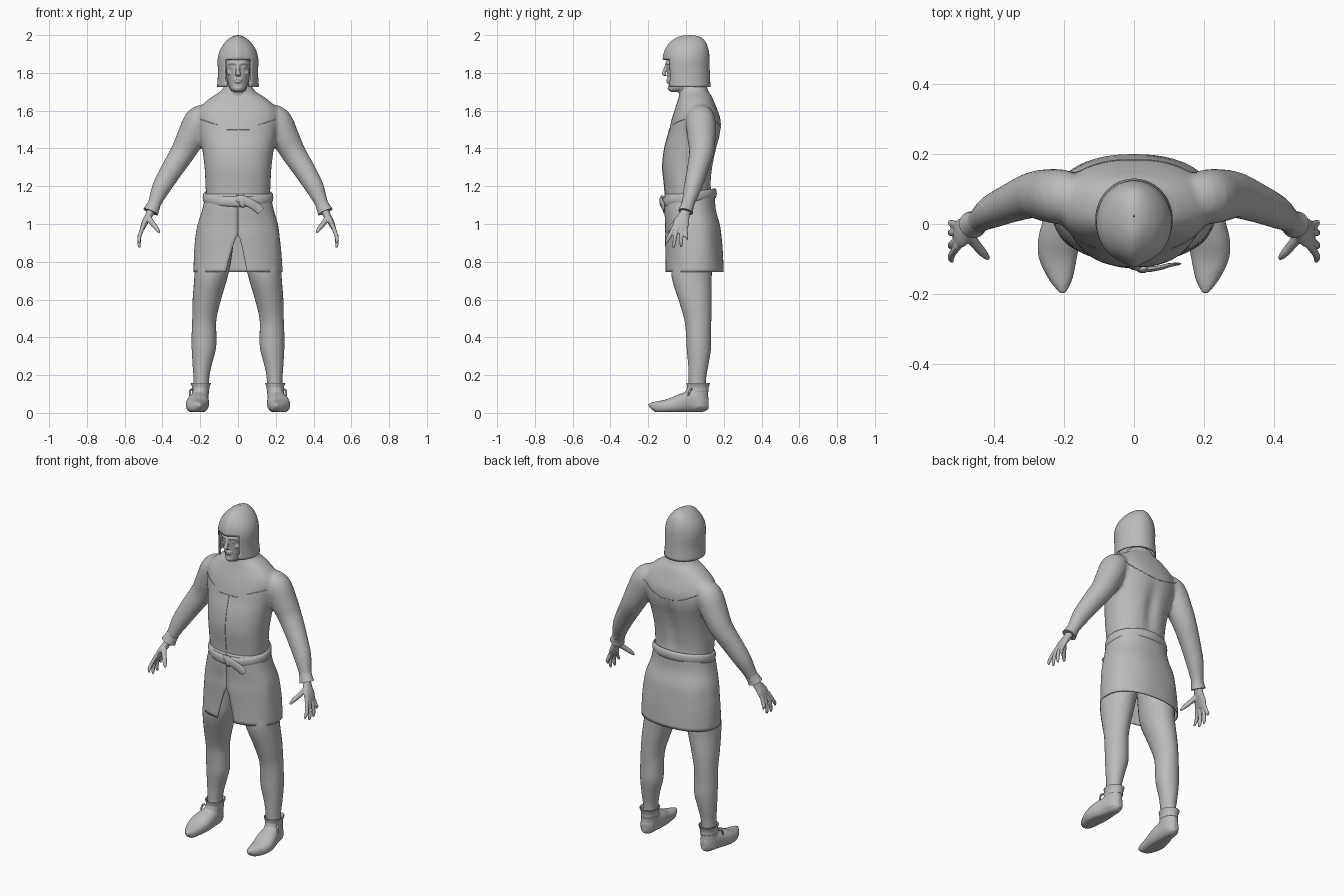
import bpy, bmesh, math
from mathutils import Vector, Matrix
from mathutils.bvhtree import BVHTree

cube = bpy.data.objects.get("Cube")
if cube:
    bpy.data.objects.remove(cube)

grey = bpy.data.materials.new("plain grey")
grey.use_nodes = True
COLOUR = (0.5, 0.5, 0.5, 1)
grey.diffuse_color = COLOUR
grey.node_tree.nodes["Principled BSDF"].inputs["Base Color"].default_value = COLOUR

X, Y, Z = Vector((1, 0, 0)), Vector((0, 1, 0)), Vector((0, 0, 1))


def spline(secs, steps):
    """Catmull-Rom resampling of section tuples."""
    out, n = [], len(secs)
    for i in range(n - 1):
        p = [secs[max(0, min(n - 1, i + k))] for k in (-1, 0, 1, 2)]
        for s in range(steps):
            t = s / steps
            out.append([0.5 * (2 * b + (c - a) * t + (2 * a - 5 * b + 4 * c - d) * t * t
                        + (3 * b - a - 3 * c + d) * t ** 3) for a, b, c, d in zip(*p)])
    return out + [list(secs[-1])]


def loft(bm, secs, axes=None, ref=Y, seg=32, steps=4, power=2.0, caps=True, closed=False):
    """Skin elliptical sections (x, y, z, ra, rb); without axes they follow the path."""
    secs = spline(secs, steps) if steps > 1 else secs
    n, rings = len(secs), []
    for i, (x, y, z, ra, rb) in enumerate(secs):
        if axes:
            u, v = axes
        else:
            lo, hi = ((i - 1) % n, (i + 1) % n) if closed else (max(0, i - 1), min(n - 1, i + 1))
            t = (Vector(secs[hi][:3]) - Vector(secs[lo][:3])).normalized()
            u = (ref - t * ref.dot(t)).normalized()
            v = t.cross(u)
        ring = []
        for k in range(seg):
            a = 2 * math.pi * k / seg
            c, s = math.cos(a), math.sin(a)
            c, s = (math.copysign(abs(w) ** (2 / power), w) for w in (c, s))
            ring.append(bm.verts.new(Vector((x, y, z)) + u * (max(ra, .001) * c) + v * (max(rb, .001) * s)))
        rings.append(ring)
    for i in range(n if closed else n - 1):
        a, b = rings[i], rings[(i + 1) % n]
        for k in range(seg):
            j = (k + 1) % seg
            bm.faces.new((a[k], a[j], b[j], b[k]))
    if caps and not closed:
        bm.faces.new(rings[0])
        bm.faces.new(rings[-1])
    return rings


def ball(bm, centre, size):
    m = Matrix.Translation(centre) @ Matrix.Diagonal((*size, 1))
    bmesh.ops.create_uvsphere(bm, u_segments=16, v_segments=10, radius=1, matrix=m)


def finish(name, bm, voxel=0, smooth=0, thick=0):
    """Turn a bmesh into a shaded object, optionally fused or thickened."""
    bmesh.ops.recalc_face_normals(bm, faces=bm.faces)
    me = bpy.data.meshes.new(name)
    bm.to_mesh(me)
    bm.free()
    me.materials.append(grey)
    ob = bpy.data.objects.new(name, me)
    bpy.context.collection.objects.link(ob)
    bpy.ops.object.select_all(action='DESELECT')
    ob.select_set(True)
    bpy.context.view_layer.objects.active = ob
    if voxel:
        mod = ob.modifiers.new("fuse", 'REMESH')
        mod.mode, mod.voxel_size, mod.use_smooth_shade = 'VOXEL', voxel, True
        mod = ob.modifiers.new("soften", 'SMOOTH')
        mod.factor, mod.iterations = 0.5, smooth
        me.shade_smooth()
    else:
        if thick:
            mod = ob.modifiers.new("thickness", 'SOLIDIFY')
            mod.thickness, mod.offset = thick, -1
        bpy.ops.object.shade_smooth_by_angle(angle=math.radians(45))
    return ob


# tunic: torso and sleeves fused together
bm = bmesh.new()
torso = [(1.12, .018, .168, .128), (1.2, .01, .172, .125), (1.3, .01, .177, .135),
         (1.4, .025, .19, .14), (1.48, .045, .207, .138), (1.55, .053, .218, .13),
         (1.6, .053, .212, .115), (1.64, .052, .18, .1), (1.675, .05, .135, .087),
         (1.7, .045, .095, .075), (1.74, .04, .066, .066)]
loft(bm, [(0, cy, z, rx, ry) for z, cy, rx, ry in torso], (X, Y), seg=64, power=2.25)
for v in bm.verts:  # spine hollow and flat chest centre
    if 1.15 < v.co.z < 1.52:
        fade = math.sin(math.pi * (v.co.z - 1.15) / .37)
        if v.co.y > .05:
            v.co.y -= .018 * fade * math.exp(-(v.co.x / .035) ** 2)
for s in (1, -1):
    loft(bm, [(s * .15, .07, 1.59, .06, .05), (s * .205, .077, 1.55, .078, .076),
              (s * .25, .082, 1.46, .075, .074), (s * .292, .082, 1.38, .066, .066),
              (s * .352, .06, 1.285, .056, .058), (s * .405, .036, 1.195, .048, .05),
              (s * .438, .014, 1.12, .036, .037), (s * .455, .002, 1.075, .031, .033)])
tunic = finish("tunic", bm, .011, 4)

# seams laid on the tunic surface
deps = bpy.context.evaluated_depsgraph_get()
deps.update()
tree = BVHTree.FromObject(tunic, deps)
bm = bmesh.new()


def seam(points, direction):
    hits = [tree.ray_cast(Vector(p) - direction, direction)[0] for p in points]
    hits = [h for h in hits if h]
    loft(bm, [(*h, .0022, .0022) for h in hits], ref=X if direction.x == 0 else Z, seg=6, steps=1)


seam([(.001, 0, 1.5 - .02 * i) for i in range(18)], Y)
for s in (1, -1):
    seam([(s * (.11 + .01 * i), 0, 1.525 + .0033 * i) for i in range(10)], Y)
seam([(-.06 + .01 * i, 0, 1.5) for i in range(13)], Y)
seam([(-.18 + .015 * i, 0, 1.51 + 1.8 * (-.18 + .015 * i) ** 2) for i in range(25)], -Y)
finish("tunic_seams", bm)

# skirt of the tunic, open at a front slit
bm = bmesh.new()
skirt = spline([(1.16, .02, .172, .134), (1.08, .021, .188, .136), (1.0, .034, .212, .144),
                (.94, .038, .222, .149), (.85, .043, .231, .152), (.745, .045, .236, .155)], 4)
rows = []
for z, cy, rx, ry in skirt:
    gap = max(0, (.94 - z) / .195) ** .8
    a0, a1 = .16 * gap + .002, 2 * math.pi - .23 * gap - .002
    row = []
    for k in range(73):
        a = a0 + (a1 - a0) * k / 72
        x, y = math.sin(a), -math.cos(a)
        fold = 1 + .012 * math.sin(7 * a) * max(0, 1 - abs(z - .92) / .15)
        p = .88
        row.append(bm.verts.new((rx * fold * math.copysign(abs(x) ** p, x),
                                 cy + ry * fold * math.copysign(abs(y) ** p, y), z)))
    rows.append(row)
for a, b in zip(rows, rows[1:]):
    for k in range(72):
        bm.faces.new((a[k], b[k], b[k + 1], a[k + 1]))
finish("skirt", bm, thick=.006)

# belt with knot and hanging end
bm = bmesh.new()
loop = []
for k in range(64):
    a = 2 * math.pi * k / 64
    loop.append((.176 * math.cos(a), .018 + .134 * math.sin(a), 1.14 + .022 * math.sin(a), .027, .011))
loft(bm, loop, ref=Z, seg=12, steps=1, closed=True)
finish("belt", bm)
bm = bmesh.new()
loft(bm, [(-.01, -.122, 1.135, .016, .007), (.03, -.13, 1.125, .024, .008), (.07, -.126, 1.108, .023, .007),
          (.1, -.118, 1.088, .024, .006), (.122, -.115, 1.068, .02, .004)], ref=Z, seg=12)
ball(bm, (.025, -.127, 1.12), (.02, .014, .033))
finish("belt_knot", bm)

# head with simple facial features
bm = bmesh.new()
head = [(1.7, -.055, .022, .028), (1.715, -.04, .04, .053), (1.75, -.014, .054, .08),
        (1.8, -.002, .066, .098), (1.85, -.002, .074, .102), (1.9, 0, .075, .1), (1.95, 0, .05, .07)]
loft(bm, [(0, cy, z, rx, ry) for z, cy, rx, ry in head], (X, Y), power=2.2)
loft(bm, [(0, .04, 1.64, .066, .066), (0, .025, 1.7, .06, .064), (0, .02, 1.78, .056, .06)], (X, Y))
loft(bm, [(0, -.1, 1.85, .009, .008), (0, -.112, 1.815, .01, .01), (0, -.119, 1.793, .015, .01),
          (0, -.106, 1.783, .014, .006)], (X, Y), seg=16)
for s in (1, -1):
    loft(bm, [(s * .004, -.102, 1.848, .007, .008), (s * .03, -.097, 1.853, .007, .009),
              (s * .052, -.075, 1.843, .006, .007)], ref=Z, seg=12)
    ball(bm, (s * .028, -.091, 1.831), (.013, .008, .007))
    ball(bm, (s * .042, -.066, 1.8), (.018, .02, .014))
for z, w in ((1.764, .024), (1.752, .02)):
    ball(bm, (0, -.09, z), (w, .015, .006))
ball(bm, (0, -.078, 1.718), (.024, .02, .016))
finish("head", bm, .0045, 2)

# helmet with a ridge and a face opening
bm = bmesh.new()
helm = [(1.725, .012, .111, .118), (1.8, .007, .106, .119), (1.87, .005, .108, .12), (1.92, .008, .096, .112),
        (1.96, .014, .07, .092), (1.985, .02, .042, .064), (1.996, .022, .02, .035), (2, .022, .002, .002)]
loft(bm, [(0, cy, z, rx, ry) for z, cy, rx, ry in helm], (X, Y), seg=64)
for v in bm.verts:
    if v.co.y < 0:
        v.co.y -= .009 * math.exp(-(v.co.x / .022) ** 2)
opening = [f for f in bm.faces if len(f.verts) > 4
           or (f.calc_center_median().y < -.085 and f.calc_center_median().z < 1.87)]
bmesh.ops.delete(bm, geom=opening, context='FACES')
finish("helmet", bm, thick=.008)

for s, side in ((1, "left"), (-1, "right")):
    # flared cuff and hand with spread fingers
    bm = bmesh.new()
    loft(bm, [(s * .443, .01, 1.105, .034, .035), (s * .455, .002, 1.08, .036, .038),
              (s * .462, -.002, 1.064, .039, .042)], steps=2, seg=24)
    finish(side + "_cuff", bm)
    bm = bmesh.new()
    loft(bm, [(s * .455, .002, 1.08, .024, .022), (s * .472, -.01, 1.045, .03, .02),
              (s * .492, -.024, 1.01, .042, .017), (s * .507, -.032, .975, .04, .012)], seg=20)
    tips = ((-.062, -.108, .897), (-.044, -.068, .874), (-.023, -.026, .878), (-.004, .006, .915))
    for root, tip, low in tips:
        loft(bm, [(s * .502, root, .99, .011, .011), (s * .52, (root + tip) / 2, .94, .0105, .0105),
                  (s * .524, tip * .8 + root * .2, low + .02, .0095, .0095), (s * .52, tip, low, .005, .005)], seg=12)
    loft(bm, [(s * .475, -.03, 1.035, .016, .016), (s * .45, -.062, 1.0, .014, .014),
              (s * .43, -.085, .975, .012, .012), (s * .416, -.1, .955, .006, .006)], seg=12)
    finish(side + "_hand", bm, .0045, 2)

    # leg
    bm = bmesh.new()
    loft(bm, [(s * .105, .045, .98, .09, .11), (s * .13, .035, .82, .096, .108), (s * .143, .03, .72, .088, .106),
              (s * .165, .048, .6, .075, .088), (s * .178, .062, .5, .064, .072), (s * .18, .066, .42, .065, .066),
              (s * .181, .068, .34, .064, .064), (s * .19, .065, .25, .05, .053), (s * .194, .06, .18, .041, .046),
              (s * .197, .06, .1, .04, .045)], (X, Y))
    finish(side + "_leg", bm)

    # shoe: foot and ankle fused, with a flared collar and lace
    bm = bmesh.new()
    loft(bm, [(s * .2, .12, .05, .015, .03), (s * .2, .09, .06, .04, .055), (s * .205, .03, .06, .05, .058),
              (s * .214, -.04, .048, .06, .05), (s * .218, -.1, .036, .054, .037), (s * .21, -.16, .032, .033, .028),
              (s * .204, -.198, .042, .008, .01)], (X, Z), power=2.4)
    loft(bm, [(s * .205, .05, .03, .045, .065), (s * .2, .056, .09, .045, .062), (s * .197, .062, .145, .044, .054)], (X, Y))
    for v in bm.verts:
        v.co.z = max(v.co.z, .004)
    finish(side + "_shoe", bm, .007, 2)
    bm = bmesh.new()
    loft(bm, [(s * .198, .062, .11, .045, .057), (s * .197, .063, .135, .046, .057),
              (s * .197, .065, .157, .054, .062)], (X, Y), caps=False)
    finish(side + "_shoe_collar", bm, thick=.005)
    bm = bmesh.new()
    loft(bm, [(s * .24, .03, .125, .006, .006), (s * .253, .02, .118, .006, .006),
              (s * .256, .012, .09, .004, .004)], seg=8)
    finish(side + "_shoe_lace", bm)
